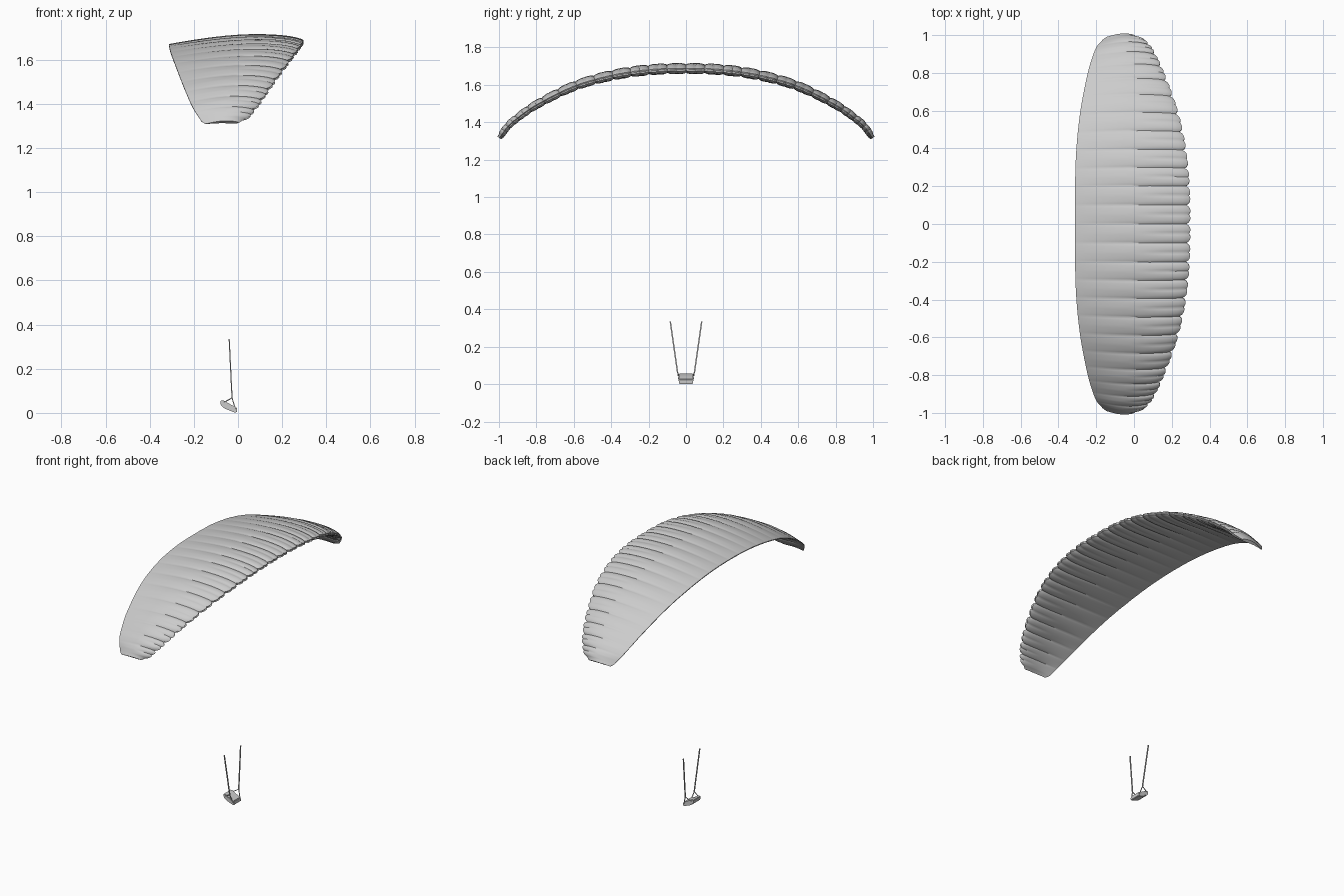
import bpy, bmesh, math
from mathutils import Vector

if "Cube" in bpy.data.objects:
    bpy.data.objects.remove(bpy.data.objects["Cube"])


def interp(table, v):
    # smooth Catmull-Rom lookup in a small table of (key, value...) rows
    i = max(k for k in range(len(table) - 1) if table[k][0] <= v + 1e-9)
    a, b = table[i], table[i + 1]
    p, q = table[max(i - 1, 0)], table[min(i + 2, len(table) - 1)]
    t = (v - a[0]) / (b[0] - a[0])
    h = b[0] - a[0]
    out = []
    for c in range(1, len(a)):
        ma = (b[c] - p[c]) / (b[0] - p[0]) * h if i else 0
        mb = (q[c] - a[c]) / (q[0] - a[0]) * h
        out.append((2*t**3 - 3*t*t + 1) * a[c] + (t**3 - 2*t*t + t) * ma
                   + (3*t*t - 2*t**3) * b[c] + (t**3 - t*t) * mb)
    return out


# half-span stations: y, arc height, leading edge x, trailing edge x, thickness
PLAN = [(0, 1.681, .305, -.312, .060), (.2, 1.674, .302, -.312, .060),
        (.4, 1.644, .282, -.305, .058), (.6, 1.586, .238, -.284, .054),
        (.8, 1.487, .165, -.246, .048), (.9, 1.418, .118, -.217, .044),
        (.95, 1.374, .085, -.195, .041), (.985, 1.327, .045, -.165, .034)]
RIBS = [0, .1, .2, .295, .39, .487, .582, .675, .76, .835, .9, .95, .985]
N = 18
SUB = 12


def section(y, u):
    # one aerofoil loop at span y, u = position across its cell
    s = abs(y)
    z, le, te, th = interp(PLAN, s)
    e = .004
    z0 = interp(PLAN, max(s - e, 0))[0]
    z1 = interp(PLAN, min(s + e, .985))[0]
    slope = (z1 - z0) / (min(s + e, .985) - max(s - e, 0))
    nrm = Vector((0, -slope * (1 if y >= 0 else -1), 1)).normalized()
    full = abs(math.sin(math.pi * u)) ** .6
    half = abs(math.sin(2 * math.pi * u)) ** .6
    le -= .022 * (1 - full * .6 - half * .4)
    ts = [.5 - .5 * math.cos(math.pi * k / N) for k in range(N + 1)]
    loop = []
    for side, seq in ((1, ts), (-1, ts[-1:0:-1])):
        for t in seq:
            w = max(0, 1 - t / .45)
            w = min(1, w * 1.6)
            puff = .70 + .30 * (full * (1 - .5 * w) + half * .5 * w)
            shape = 5 * (.2969 * math.sqrt(t) - .126 * t - .3516 * t*t + .2843 * t**3 - .094 * t**4)
            camber = .012 * math.sin(math.pi * t) - .012 * t
            off = side * th * puff * shape + camber
            x = le + (te - le) * t
            if t == 0:
                x -= .008            # seam of the air intake
            loop.append(Vector((x, y, z)) + nrm * off)
    return loop


# canopy: inflated cells lofted across the span
stations = []
for j in range(len(RIBS) - 1):
    for k in range(SUB):
        u = k / SUB
        stations.append((RIBS[j] + (RIBS[j + 1] - RIBS[j]) * u, u))
stations.append((RIBS[-1], 0))
stations = [(-y, u) for y, u in stations[:0:-1]] + stations
bm = bmesh.new()
rings = [[bm.verts.new(p) for p in section(y, u)] for y, u in stations]
for a, b in zip(rings, rings[1:]):
    n = len(a)
    for i in range(n):
        bm.faces.new((a[i], a[(i + 1) % n], b[(i + 1) % n], b[i]))
# softly domed wing tips
for ring, sgn in ((rings[0], -1), (rings[-1], 1)):
    mid = sum((v.co for v in ring), Vector()) / len(ring)
    inner = [bm.verts.new(mid + (v.co - mid) * .8 + Vector((0, sgn * .012, -.012))) for v in ring]
    n = len(ring)
    for i in range(n):
        bm.faces.new((ring[i], ring[(i + 1) % n], inner[(i + 1) % n], inner[i]))
    bm.faces.new(inner)


def finish(bm, name, angle):
    bmesh.ops.recalc_face_normals(bm, faces=bm.faces)
    me = bpy.data.meshes.new(name)
    bm.to_mesh(me)
    bm.free()
    ob = bpy.data.objects.new(name, me)
    bpy.context.collection.objects.link(ob)
    bpy.ops.object.select_all(action='DESELECT')
    ob.select_set(True)
    bpy.context.view_layer.objects.active = ob
    bpy.ops.object.shade_smooth_by_angle(angle=math.radians(angle))
    return ob


finish(bm, "canopy", 40)


# harness seat: side profile extruded across
bm = bmesh.new()
prof = [(-.080, .056), (-.078, .034), (-.062, .020), (-.022, .004), (-.006, 0),
        (-.003, .008), (-.006, .026), (-.030, .036), (-.066, .057)]
f = bm.faces.new([bm.verts.new((x, -.038, z)) for x, z in prof])
ext = bmesh.ops.extrude_face_region(bm, geom=[f])
bmesh.ops.translate(bm, vec=(0, .076, 0),
                    verts=[g for g in ext['geom'] if isinstance(g, bmesh.types.BMVert)])
bmesh.ops.bevel(bm, geom=bm.edges[:], offset=.003, segments=2, affect='EDGES')
finish(bm, "harness_seat", 35)


def strap(name, a, b, w, d):
    # flat webbing: w across x, d across y
    bm = bmesh.new()
    a, b = Vector(a), Vector(b)
    ax = (b - a).normalized()
    side = ax.cross(Vector((1, 0, 0))).normalized()
    fwd = side.cross(ax)
    r = [[bm.verts.new(p + fwd * sx * w / 2 + side * sy * d / 2)
          for sx, sy in ((-1, -1), (1, -1), (1, 1), (-1, 1))] for p in (a, b)]
    for i in range(4):
        k = (i + 1) % 4
        bm.faces.new((r[0][i], r[0][k], r[1][k], r[1][i]))
    bm.faces.new(r[0])
    bm.faces.new(r[1])
    finish(bm, name, 30)


# risers and hanging straps on both sides
for s, tag in ((-1, "right"), (1, "left")):
    knot = (-.027, s * .046, .068)
    strap("riser_" + tag, knot, (-.040, s * .084, .335), .005, .007)
    strap("rear_strap_" + tag, knot, (-.066, s * .038, .046), .004, .004)
    strap("front_strap_" + tag, knot, (-.012, s * .038, .018), .004, .004)
